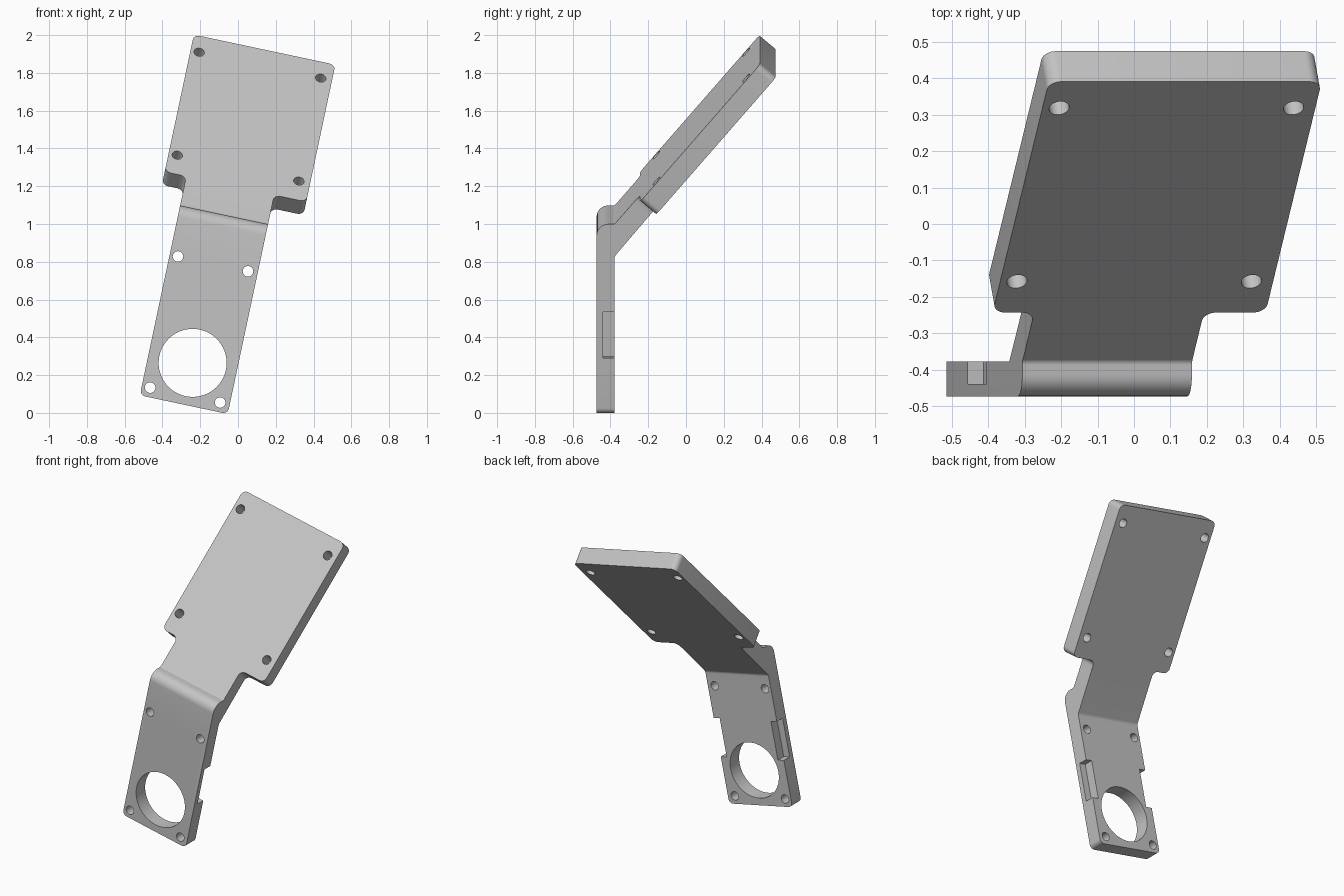
import bpy, bmesh, math
from mathutils import Vector, Matrix

if "Cube" in bpy.data.objects:
    bpy.data.objects.remove(bpy.data.objects["Cube"])

TILT = Matrix.Rotation(math.radians(12), 4, 'Y')   # sideways lean of the whole part
BEND = math.radians(40.5)                          # backward lean of the upper pad
X = Vector((1, 0, 0))
Y = Vector((0, 1, 0))
Z = Vector((0, 0, 1))
SLOPE = Vector((0, math.sin(BEND), math.cos(BEND)))
NORMAL = Vector((0, math.cos(BEND), -math.sin(BEND)))
PAD_START = Vector((0, -0.243, 1.168))

FRONT, BACK, BOTTOM = -0.473, -0.378, -0.017
LEFT, RIGHT = -0.528, -0.052                       # arm edges
PAD_LEFT, PAD_RIGHT, PAD_END = -0.645, 0.121, 0.976
PAD_THICK, JOINT = 0.11, -0.06


def rounded(corners, steps=8):
    """Turn (a, b, radius) corners into an outline with filleted corners."""
    out = []
    for i, (a, b, r) in enumerate(corners):
        p = Vector((a, b, 0))
        if r == 0:
            out.append((a, b))
            continue
        d1 = (Vector((*corners[i - 1][:2], 0)) - p).normalized()
        d2 = (Vector((*corners[(i + 1) % len(corners)][:2], 0)) - p).normalized()
        half = d1.angle(d2) / 2
        centre = p + (d1 + d2).normalized() * r / math.sin(half)
        arm_vec = p + d1 * r / math.tan(half) - centre
        sweep = math.copysign(math.pi - 2 * half, d2.cross(d1).z)
        for k in range(steps + 1):
            q = centre + Matrix.Rotation(sweep * k / steps, 3, 'Z') @ arm_vec
            out.append((q.x, q.y))
    return out


def prism(bm, outline, origin, a, b, depth, open_edge):
    """Extrude an outline lying on axes a, b; the wall at open_edge is left out."""
    base = [bm.verts.new(origin + a * p + b * q) for p, q in outline]
    top = [bm.verts.new(v.co + depth) for v in base]
    bm.faces.new(base[::-1])
    bm.faces.new(top)
    for i in range(len(base)):
        j = (i + 1) % len(base)
        if i != open_edge:
            bm.faces.new((base[i], base[j], top[j], top[i]))
    bm.normal_update()


def cylinder(bm, centre, axis, radius, sides):
    turn = Z.rotation_difference(axis).to_matrix().to_4x4()
    bmesh.ops.create_cone(bm, cap_ends=True, segments=sides, radius1=radius, radius2=radius,
                          depth=0.4, matrix=Matrix.Translation(centre) @ turn)


def finish(bm, name):
    """Make the normals point outward, lean the part and store it."""
    bm.normal_update()
    bmesh.ops.recalc_face_normals(bm, faces=bm.faces[:])
    if bm.calc_volume(signed=True) < 0:
        bmesh.ops.reverse_faces(bm, faces=bm.faces[:])
    bm.transform(TILT)
    bm.normal_update()
    mesh = bpy.data.meshes.new(name)
    bm.to_mesh(mesh)
    bm.free()
    obj = bpy.data.objects.new(name, mesh)
    bpy.context.collection.objects.link(obj)
    return obj


# Arm: side profile with the humped bend, up to the joint with the pad
bm = bmesh.new()
joint_front = PAD_START + SLOPE * JOINT
joint_back = joint_front + NORMAL * PAD_THICK
arm = rounded([(FRONT, BOTTOM, 0), (FRONT, 1.01, 0.06), (BACK, 1.01, 0.02),
               (joint_front.y, joint_front.z, 0), (joint_back.y, joint_back.z, 0),
               (BACK, 0.836, 0.03), (BACK, BOTTOM, 0)])
open_wall = arm.index((joint_front.y, joint_front.z))
prism(bm, arm, X * LEFT, Y, Z, X * (RIGHT - LEFT), open_wall)
foot = [e for e in bm.edges if all(abs(v.co.z - BOTTOM) < 1e-5 for v in e.verts)
        and abs(e.verts[0].co.y - e.verts[1].co.y) > 0.01]
bmesh.ops.bevel(bm, geom=foot, offset=0.03, segments=8, profile=0.5, affect='EDGES')

# Pad: filleted plate with a short neck, welded to the arm
R = 0.035
pad = rounded([(LEFT, JOINT, 0), (LEFT, 0, R), (PAD_LEFT, 0, R), (PAD_LEFT, PAD_END, R),
               (PAD_RIGHT, PAD_END, R), (PAD_RIGHT, 0, R), (RIGHT, 0, R), (RIGHT, JOINT, 0)])
prism(bm, pad, PAD_START, X, SLOPE, NORMAL * PAD_THICK, len(pad) - 1)
bmesh.ops.remove_doubles(bm, verts=bm.verts[:], dist=1e-4)
bracket = finish(bm, "bent_mounting_bracket")

# Cutter: large opening, screw holes and the two clip pockets in the back edges
bm = bmesh.new()
cylinder(bm, Vector((-0.29, FRONT, 0.209)), Y, 0.18, 64)
for u in (-0.483, -0.104):
    for v in (0.034, 0.744):
        cylinder(bm, Vector((u, FRONT, v)), Y, 0.028, 24)
for u in (-0.598, 0.06):
    for s in (0.131, 0.864):
        cylinder(bm, PAD_START + X * u + SLOPE * s, NORMAL, 0.028, 24)
for edge in (LEFT, RIGHT):
    size = Matrix.Diagonal((0.09, 0.12, 0.25, 1))
    bmesh.ops.create_cube(bm, size=1, matrix=Matrix.Translation((edge, -0.379, 0.41)) @ size)
cutter = finish(bm, "hole_cutter")
cutter.hide_render = True

cut = bracket.modifiers.new("holes", 'BOOLEAN')
cut.operation = 'DIFFERENCE'
cut.solver = 'EXACT'
cut.object = cutter
bpy.ops.object.select_all(action='DESELECT')
bpy.context.view_layer.objects.active = bracket
bracket.select_set(True)
bpy.ops.object.modifier_apply(modifier="holes")
bpy.data.objects.remove(cutter)

# Single plain grey finish
grey = bpy.data.materials.new("plain_grey")
grey.use_nodes = True
colour = (0.55, 0.55, 0.55, 1)
grey.diffuse_color = colour
grey.node_tree.nodes["Principled BSDF"].inputs["Base Color"].default_value = colour
bracket.data.materials.clear()
bracket.data.materials.append(grey)
bpy.ops.object.shade_smooth_by_angle(angle=math.radians(30))
